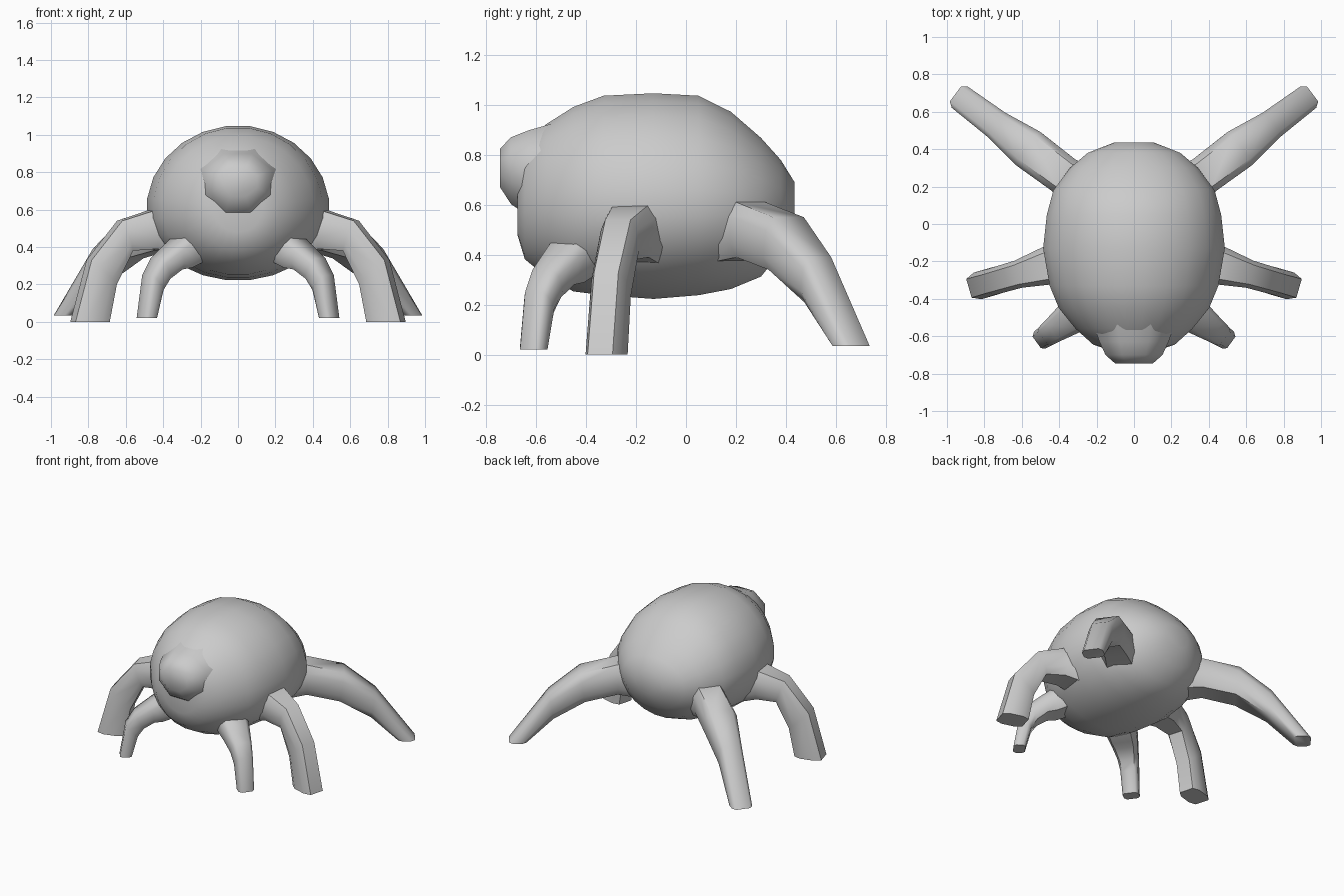
import bpy
import bmesh
from math import cos, sin, pi, radians, sqrt
from mathutils import Vector

cube = bpy.data.objects.get("Cube")
if cube:
    bpy.data.objects.remove(cube, do_unlink=True)

grey = bpy.data.materials.new("plain grey")
grey.use_nodes = True
colour = (0.6, 0.6, 0.6, 1)
grey.diffuse_color = colour
grey.node_tree.nodes["Principled BSDF"].inputs["Base Color"].default_value = colour


def loft(name, rings, sharp=50):
    """Skin a list of equal rings, cap both ends and shade smooth."""
    bm = bmesh.new()
    loops = [[bm.verts.new(p) for p in ring] for ring in rings]
    n = len(loops[0])
    for a, b in zip(loops, loops[1:]):
        for i in range(n):
            j = (i + 1) % n
            bm.faces.new((a[i], a[j], b[j], b[i]))
    bm.faces.new(loops[0])
    bm.faces.new(loops[-1])
    bmesh.ops.recalc_face_normals(bm, faces=bm.faces)
    mesh = bpy.data.meshes.new(name)
    bm.to_mesh(mesh)
    bm.free()
    mesh.materials.append(grey)
    obj = bpy.data.objects.new(name, mesh)
    bpy.context.collection.objects.link(obj)
    bpy.ops.object.select_all(action="DESELECT")
    obj.select_set(True)
    bpy.context.view_layer.objects.active = obj
    bpy.ops.object.shade_smooth_by_angle(angle=radians(sharp))
    return obj


def egg_ring(y, half_width, top, bottom, mid, count):
    """Cross-section made of an upper and a lower half ellipse."""
    ring = []
    for i in range(count):
        a = 2 * pi * (i + 0.5) / count
        height = (top - mid) if sin(a) > 0 else (mid - bottom)
        ring.append((half_width * cos(a), y, mid + height * sin(a)))
    return ring


# Body: y, half width, top, bottom
BODY = [
    (-0.675, 0.13, 0.76, 0.48), (-0.645, 0.22, 0.85, 0.38),
    (-0.56, 0.315, 0.925, 0.31), (-0.45, 0.405, 0.995, 0.25),
    (-0.33, 0.455, 1.04, 0.235), (-0.13, 0.49, 1.05, 0.22),
    (0.05, 0.47, 1.04, 0.235), (0.18, 0.435, 0.975, 0.26),
    (0.30, 0.345, 0.87, 0.31), (0.38, 0.25, 0.78, 0.41),
    (0.435, 0.11, 0.69, 0.53),
]
loft("body", [egg_ring(*s, 0.6, 24) for s in BODY], 60)

# Head: blunt faceted bump at the front
HEAD = [
    (-0.50, 0.25, 0.95, 0.48), (-0.63, 0.20, 0.91, 0.54),
    (-0.70, 0.165, 0.88, 0.59), (-0.745, 0.11, 0.83, 0.665),
]
loft("head", [egg_ring(*s, 0.75, 8) for s in HEAD], 60)

# Legs: root, heading, then upper reach and z, lower reach and z, half width
LEGS = {
    "front_leg": ((0.35, -0.51), -36, [
        (-0.20, 0.56, -0.20, 0.34, 0.11), (-0.08, 0.48, -0.08, 0.29, 0.10),
        (0.00, 0.42, -0.02, 0.28, 0.09), (0.11, 0.34, 0.05, 0.23, 0.07),
        (0.17, 0.25, 0.09, 0.17, 0.06), (0.21, 0.02, 0.13, 0.02, 0.054)]),
    "middle_leg": ((0.45, -0.22), -16, [
        (-0.10, 0.60, -0.12, 0.36, 0.13), (0.00, 0.60, 0.00, 0.39, 0.105),
        (0.19, 0.54, 0.13, 0.38, 0.075), (0.36, 0.33, 0.22, 0.20, 0.072),
        (0.45, 0.0, 0.26, 0.0, 0.074)]),
    "back_leg": ((0.375, 0.26), 36.9, [
        (-0.14, 0.62, -0.14, 0.37, 0.13), (0.00, 0.61, 0.00, 0.39, 0.105),
        (0.25, 0.55, 0.22, 0.34, 0.11), (0.46, 0.39, 0.43, 0.21, 0.08),
        (0.725, 0.035, 0.61, 0.035, 0.071)]),
}
# Rounded box section: across, up
SECTION = [(0.7, 1), (1, 0.5), (1, -0.5), (0.7, -1),
           (-0.7, -1), (-1, -0.5), (-1, 0.5), (-0.7, 1)]


def leg(name, root, heading, stations, side):
    a = radians(heading)
    along = Vector((cos(a), sin(a), 0))
    across = Vector((-sin(a), cos(a), 0))
    base = Vector((root[0], root[1], 0))
    rings = []
    for r1, z1, r2, z2, half in stations:
        upper = base + along * r1 + Vector((0, 0, z1))
        lower = base + along * r2 + Vector((0, 0, z2))
        ring = []
        for u, v in SECTION:
            p = (upper + lower) / 2 + (upper - lower) / 2 * v + across * half * u
            ring.append((p.x * side, p.y, p.z))
        rings.append(ring)
    loft(name, rings, 55)


for part, (root, heading, stations) in LEGS.items():
    leg(part + "_left", root, heading, stations, 1)
    leg(part + "_right", root, heading, stations, -1)
